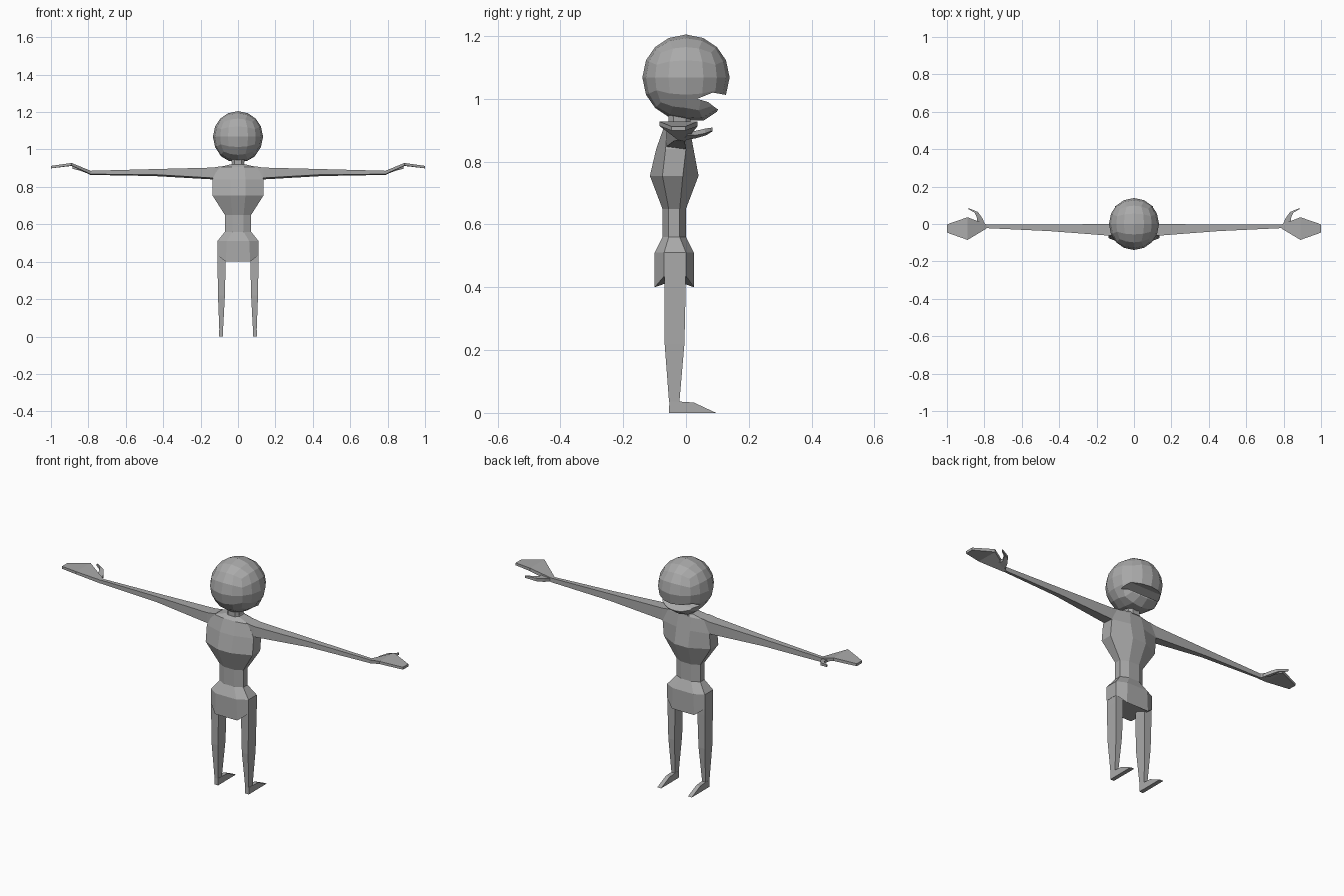
import bpy, bmesh
from math import sqrt
from mathutils import Vector

if "Cube" in bpy.data.objects:
    bpy.data.objects.remove(bpy.data.objects["Cube"])

grey = bpy.data.materials.new("plain_grey")
grey.diffuse_color = (0.4, 0.4, 0.4, 1)
grey.use_nodes = True
grey.node_tree.nodes["Principled BSDF"].inputs["Base Color"].default_value = grey.diffuse_color


def finish(bm, name):
    bmesh.ops.recalc_face_normals(bm, faces=bm.faces)
    me = bpy.data.meshes.new(name)
    bm.to_mesh(me)
    bm.free()
    me.materials.append(grey)
    ob = bpy.data.objects.new(name, me)
    bpy.context.collection.objects.link(ob)
    return ob


def loft(name, rings, mirror=False):
    """Skin a list of equal-length point rings and cap both ends."""
    bm = bmesh.new()
    loops = [[bm.verts.new(p) for p in r] for r in rings]
    n = len(loops[0])
    for a, b in zip(loops, loops[1:]):
        for i in range(n):
            j = (i + 1) % n
            bm.faces.new((a[i], a[j], b[j], b[i]))
    bm.faces.new(loops[0])
    bm.faces.new(loops[-1])
    ob = finish(bm, name)
    if mirror:
        ob.modifiers.new("mirror", 'MIRROR').use_bisect_axis[0] = False
    return ob


def body_ring(z, w, m, back, s0, s1, front, side_z=None):
    """Eight-sided section: flat sides, bevels, narrower front and back."""
    sz = z if side_z is None else side_z
    return [(w, s0, sz), (w, s1, sz), (m, front, z), (-m, front, z),
            (-w, s1, sz), (-w, s0, sz), (-m, back, z), (m, back, z)]


# Torso, from pelvis to neck base
loft("torso", [
    body_ring(.40, .11, .065, -.10, -.07, .0, .025, .435),
    body_ring(.51, .11, .06, -.10, -.07, .0, .025),
    body_ring(.56, .07, .03, -.075, -.055, -.02, .0),
    body_ring(.65, .07, .03, -.075, -.055, -.02, .0),
    body_ring(.755, .137, .04, -.115, -.075, -.01, .04),
    body_ring(.84, .137, .04, -.095, -.065, .0, .024),
    body_ring(.905, .105, .035, -.072, -.06, .0, .012),
    body_ring(.92, .04, .02, -.055, -.045, .0, .01)])

# Neck
loft("neck", [body_ring(z, w, .02, -.055, -.04, .0, .015)
              for z, w in ((.91, .04), (.925, .033), (.97, .036))])


# Legs and feet
def box_ring(x0, x1, y0, y1, z):
    return [(x0, y0, z), (x1, y0, z), (x1, y1, z), (x0, y1, z)]


loft("legs", [
    box_ring(.066, .1095, -.069, -.001, .505),
    box_ring(.066, .1095, -.069, -.001, .40),
    box_ring(.07, .107, -.068, -.005, .22),
    box_ring(.08, .10, -.054, -.021, .035)], True)
profile = [(-.054, 0), (.096, 0), (.025, .033), (-.021, .036), (-.053, .036)]
loft("feet", [[(x, y, z) for y, z in profile] for x in (.079, .101)], True)


# Arms: tapered, with a sloping underside
def arm_ring(x, y0, y1, top, low_back, low_front):
    return [(x, y0, top), (x, y1, top), (x, y1, low_front), (x, y0, low_back)]


loft("arms", [
    arm_ring(.09, -.062, .0, .91, .848, .838),
    arm_ring(.137, -.062, .0, .903, .848, .840),
    arm_ring(.45, -.038, -.003, .895, .866, .858),
    arm_ring(.79, -.022, -.004, .886, .868, .864)], True)

# Hands: spread palm narrowing to a blunt tip
loft("hands", [
    arm_ring(.788, -.024, -.003, .886, .868, .864),
    arm_ring(.89, -.085, .036, .928, .914, .912),
    arm_ring(1.0, -.046, -.002, .912, .899, .899)], True)

# Thumbs: bent forward and outward
loft("thumbs", [
    [(.792, -.012, .882), (.84, .006, .898), (.84, .006, .885), (.792, -.012, .868)],
    [(.81, .03, .892), (.838, .03, .898), (.838, .03, .884), (.81, .03, .874)],
    [(.834, .064, .900), (.852, .06, .905), (.852, .06, .890), (.834, .064, .884)],
    [(.884, .085, .908), (.884, .079, .908), (.884, .079, .897), (.884, .085, .897)]], True)

# Head: ball made from a cube of four by four patches per side
bm = bmesh.new()
bmesh.ops.create_cube(bm, size=2)
bmesh.ops.subdivide_edges(bm, edges=bm.edges[:], cuts=3, use_grid_fill=True)
for v in bm.verts:
    x, y, z = (c * (.75 + .25 * abs(c)) for c in v.co)
    p = Vector((x, y, z)).normalized()
    p = Vector((p.x * .134, p.y * .139, p.z * .137 + 1.068))
    if p.z < .99 and p.y > .02:      # drooping jaw
        p.z -= .012
    v.co = p
head = finish(bm, "head")

# Open mouth, a wedge cut through the front of the head
wedge = [(.035, 1.0), (.085, 1.02), (.13, 1.012), (.2, 1.012), (.2, .965),
         (.10, .967), (.07, .99)]
cutter = loft("mouth_cutter", [[(x, y, z) for y, z in wedge] for x in (-.2, .2)])
cutter.hide_render = True
cutter.hide_viewport = True
cut = head.modifiers.new("mouth", 'BOOLEAN')
cut.operation = 'DIFFERENCE'
cut.solver = 'EXACT'
cut.object = cutter
